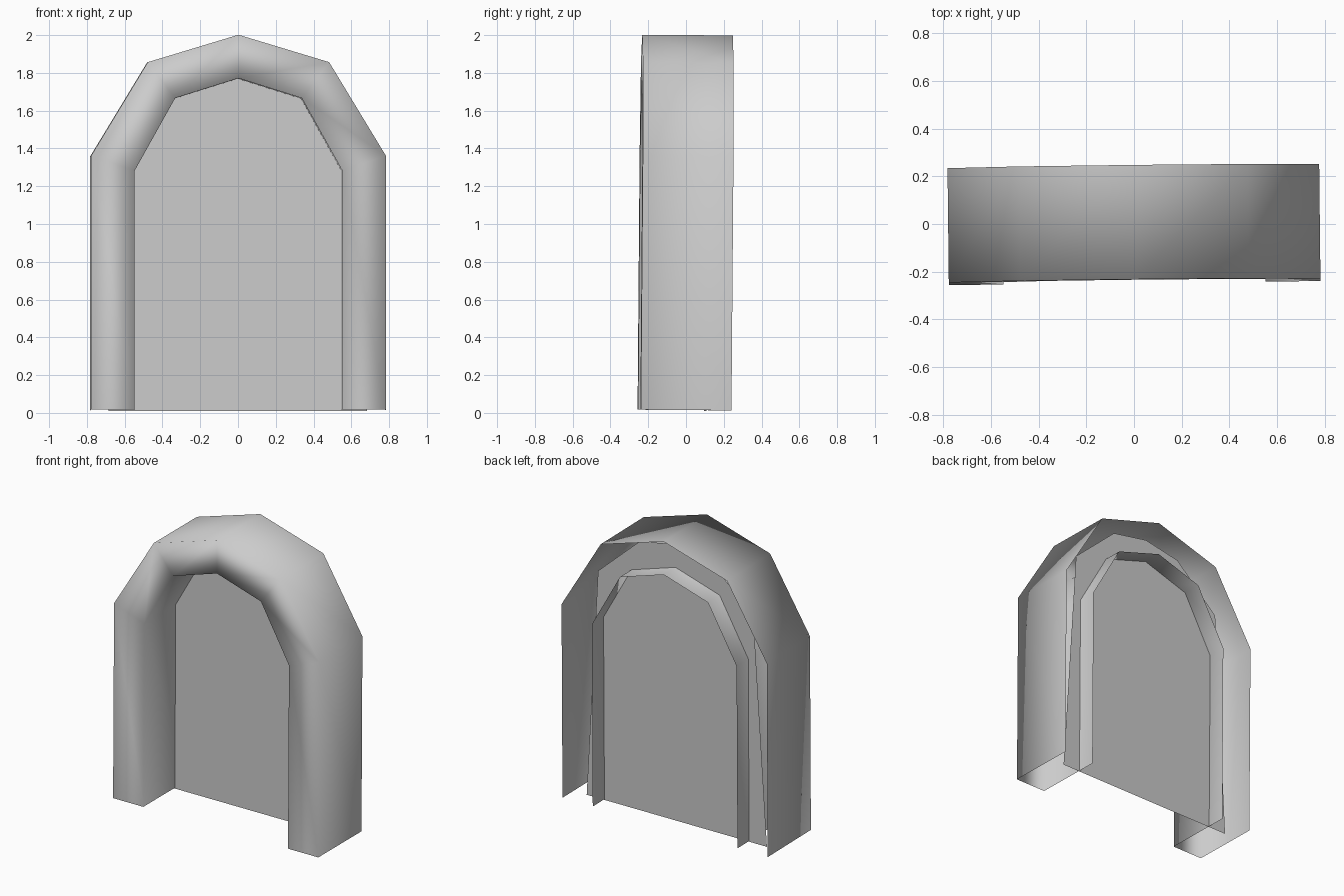
import bpy
from mathutils import Vector

cube = bpy.data.objects.get("Cube")
if cube:
    bpy.data.objects.remove(cube, do_unlink=True)

# One plain grey for everything
grey = bpy.data.materials.new("plain grey")
grey.use_nodes = True
colour = (0.6, 0.6, 0.6, 1)
grey.diffuse_color = colour
grey.node_tree.nodes["Principled BSDF"].inputs["Base Color"].default_value = colour

CENTRE = Vector((0, 0, 1))

# Half profiles (x, z) from the foot up to the peak
OUTER = [(0.78, 0.015), (0.78, 1.36), (0.48, 1.855), (0, 2.0)]
INNER = [(0.55, 0.015), (0.55, 1.28), (0.335, 1.665), (0, 1.77)]
BACKING = [(0.685, 0.01), (0.59, 1.59), (0.27, 1.88), (0, 1.93)]
FRONT, BACK, PANEL = -0.24, 0.24, 0.11


def arch(half, y):
    """Mirror a half profile into a full arch at depth y."""
    points = half + [(-x, z) for x, z in reversed(half[:-1])]
    return [Vector((x, y, z)) - CENTRE for x, z in points]


def make(name, verts, faces, smooth):
    mesh = bpy.data.meshes.new(name)
    mesh.from_pydata(verts, [], faces)
    mesh.materials.append(grey)
    mesh.polygons.foreach_set("use_smooth", [smooth] * len(faces))
    mesh.update()
    obj = bpy.data.objects.new(name, mesh)
    bpy.context.collection.objects.link(obj)
    obj.location = CENTRE
    obj.rotation_euler = (-0.008, 0, 0.011)  # the arch leans very slightly
    return obj


# Arch frame: outer wall, front face and inner wall, open at the back and feet
rings = [arch(OUTER, BACK), arch(OUTER, FRONT), arch(INNER, FRONT), arch(INNER, BACK)]
n = len(rings[0])
verts = [v for ring in rings for v in ring]
faces = [(r * n + i, r * n + i + 1, (r + 1) * n + i + 1, (r + 1) * n + i)
         for r in range(len(rings) - 1) for i in range(n - 1)]
make("arch_frame", verts, faces, True)

# Flat panel closing the opening, wider than the inner wall it passes through
panel = arch(BACKING, PANEL)
make("back_panel", panel, [tuple(reversed(range(len(panel))))], False)
